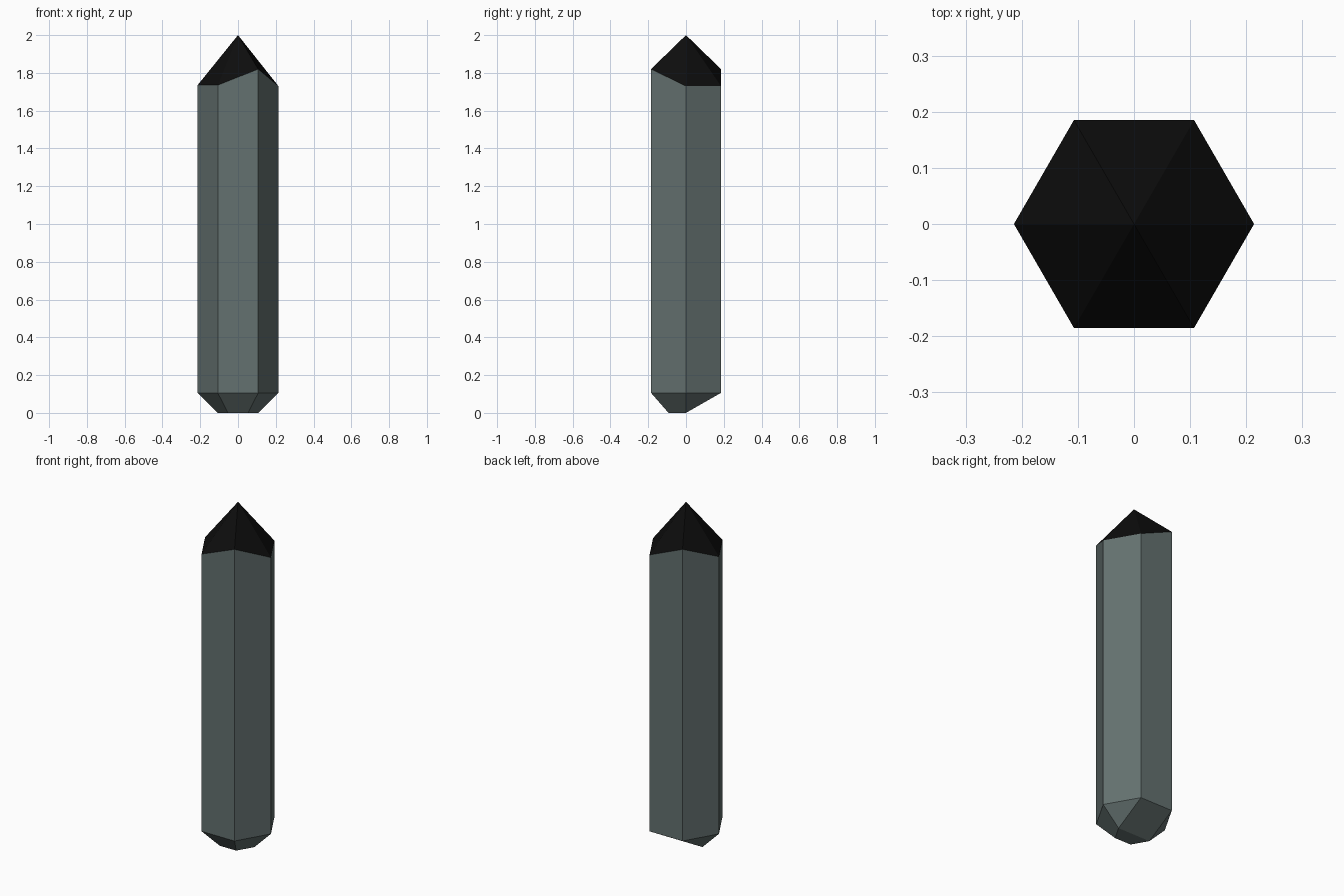
import bpy
from math import sin, cos, radians

cube = bpy.data.objects.get("Cube")
if cube:
    bpy.data.objects.remove(cube, do_unlink=True)

RADIUS = 0.214
SHOULDER = 0.106
# Height of the uneven top rim at each corner, counter-clockwise from +x
RIM = [1.73, 1.73, 1.82, 1.735, 1.735, 1.82]


def material(name, colour):
    mat = bpy.data.materials.new(name)
    mat.use_nodes = True
    mat.diffuse_color = colour
    mat.node_tree.nodes["Principled BSDF"].inputs["Base Color"].default_value = colour
    return mat


def corner(i, r, z):
    a = radians(60 * i)
    return (r * cos(a), r * sin(a), z)


def build(name, verts, faces, mat):
    mesh = bpy.data.meshes.new(name)
    mesh.from_pydata(verts, [], faces)
    mesh.materials.append(mat)
    obj = bpy.data.objects.new(name, mesh)
    bpy.context.collection.objects.link(obj)
    return obj


slate = material("slate_grey", (0.127, 0.165, 0.16, 1))
black = material("black", (0.004, 0.004, 0.004, 1))

rim = [corner(i, RADIUS, RIM[i]) for i in range(6)]
shoulder = [corner(i, RADIUS, SHOULDER) for i in range(6)]
pairs = [(i, (i + 1) % 6) for i in range(6)]

# Six-sided shaft
build("crystal_shaft", shoulder + rim,
      [(i, j, j + 6, i + 6) for i, j in pairs], slate)

# Pointed tip
build("crystal_tip", rim + [(0, 0, 2)], [(i, j, 6) for i, j in pairs], black)

# Faceted foot: half-size base, with its back cut to one broad slope
base = {i: 6 + n for n, i in enumerate((3, 4, 5, 0))}
foot = [(base[i], base[j], j, i) for i, j in pairs[3:]]
foot += [(base[0], base[3], 2, 1), (base[0], 1, 0), (base[3], 3, 2),
         tuple(reversed(list(base.values())))]
build("crystal_foot", shoulder + [corner(i, RADIUS / 2, 0) for i in base], foot, slate)
